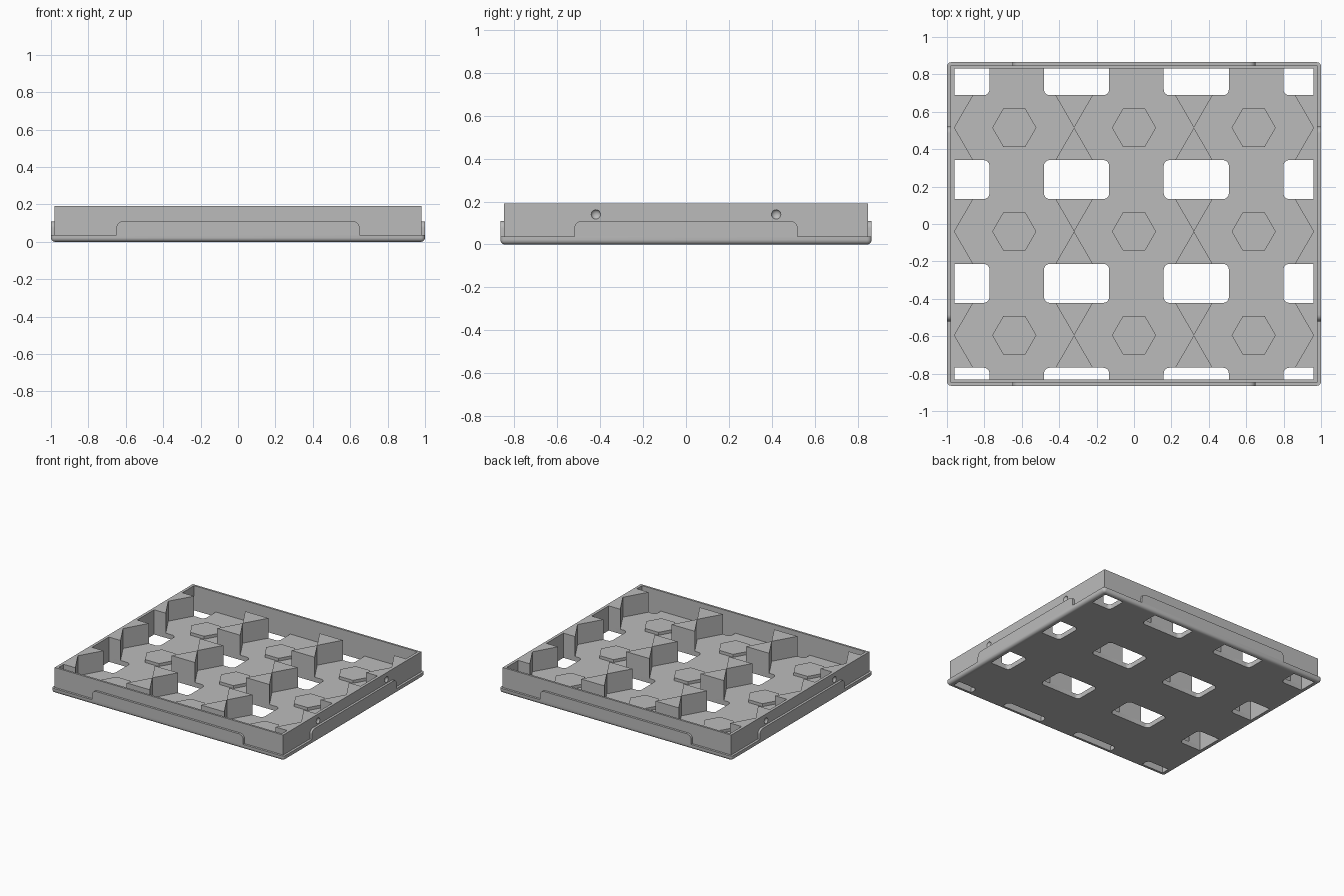
import bpy, bmesh, math
from mathutils import Matrix, Vector

if "Cube" in bpy.data.objects:
    bpy.data.objects.remove(bpy.data.objects["Cube"])

grey = bpy.data.materials.new("light_grey")
grey.use_nodes = True
COLOUR = (0.5, 0.5, 0.5, 1)
grey.diffuse_color = COLOUR
grey.node_tree.nodes["Principled BSDF"].inputs["Base Color"].default_value = COLOUR

# Main dimensions
RIM_X, RIM_Y = 1.0, 0.865
WALL_X, WALL_Y = 0.982, 0.848
IN_X, IN_Y = 0.96, 0.832
FLOOR, TOP = 0.037, 0.192
COL, ROW = 0.64, 0.555
ROW_Y = -0.04
HOLE_W, HOLE_H, HOLE_SHIFT = 0.174, 0.104, 0.013


def make(name, bm):
    bmesh.ops.remove_doubles(bm, verts=bm.verts, dist=1e-5)
    bmesh.ops.recalc_face_normals(bm, faces=bm.faces)
    mesh = bpy.data.meshes.new(name)
    bm.to_mesh(mesh)
    bm.free()
    mesh.materials.append(grey)
    obj = bpy.data.objects.new(name, mesh)
    bpy.context.collection.objects.link(obj)
    return obj


def activate(obj):
    bpy.ops.object.select_all(action="DESELECT")
    obj.select_set(True)
    bpy.context.view_layer.objects.active = obj


def smooth(obj):
    activate(obj)
    bpy.ops.object.shade_smooth_by_angle(angle=math.radians(35))


def cut(obj, cutter):
    cutter.hide_render = True
    mod = obj.modifiers.new("cut", "BOOLEAN")
    mod.operation, mod.solver, mod.object = "DIFFERENCE", "EXACT", cutter
    activate(obj)
    bpy.ops.object.modifier_apply(modifier=mod.name)
    bpy.data.objects.remove(cutter)


def prism(bm, points, low, high, matrix=Matrix()):
    """Extrude a flat outline between two heights."""
    clean = []
    for p in points:
        p = Vector(p)
        if not clean or (p - clean[-1]).length > 1e-5:
            clean.append(p)
    if (clean[0] - clean[-1]).length < 1e-5:
        clean.pop()
    a, b = [[bm.verts.new(matrix @ Vector((p.x, p.y, h))) for p in clean] for h in (low, high)]
    bm.faces.new(a[::-1])
    bm.faces.new(b)
    n = len(a)
    for i in range(n):
        j = (i + 1) % n
        bm.faces.new((a[i], a[j], b[j], b[i]))


def arc(cx, cy, r, start, steps=6):
    angles = [math.radians(start + 90 * i / steps) for i in range(steps + 1)]
    return [(cx + r * math.cos(t), cy + r * math.sin(t)) for t in angles]


def clamp(v, limit):
    return max(-limit, min(limit, v))


# Floor slab with a rounded underside edge
bm = bmesh.new()
bmesh.ops.create_cube(bm, size=1, matrix=Matrix.Translation((0, 0, FLOOR / 2))
                      @ Matrix.Diagonal((2 * RIM_X, 2 * RIM_Y, FLOOR, 1)))
edges = [e for e in bm.edges if min(v.co.z for v in e.verts) < FLOOR / 2]
bmesh.ops.bevel(bm, geom=edges, offset=0.022, segments=5, profile=0.5, affect="EDGES")
slab = make("floor_slab", bm)

# Rounded floor openings, clipped where they meet the walls
bm = bmesh.new()
r = 0.03
for i in range(4):
    for j in range(4):
        cx = (i - 1.5) * COL + HOLE_SHIFT
        cy = ROW_Y + (j - 1.5) * ROW
        outline = []
        for k, (sx, sy) in enumerate([(1, 1), (-1, 1), (-1, -1), (1, -1)]):
            outline += arc(cx + sx * (HOLE_W - r), cy + sy * (HOLE_H - r), r, 90 * k)
        prism(bm, [(clamp(x, IN_X), clamp(y, IN_Y)) for x, y in outline], -0.1, 0.1)
cut(slab, make("opening_cutter", bm))
smooth(slab)

# Surrounding wall
bm = bmesh.new()
loops = []
for x, y, z in [(WALL_X, WALL_Y, FLOOR), (WALL_X, WALL_Y, TOP),
                (IN_X, IN_Y, TOP), (IN_X, IN_Y, FLOOR)]:
    loops.append([bm.verts.new((sx * x, sy * y, z))
                  for sx, sy in [(1, 1), (-1, 1), (-1, -1), (1, -1)]])
for i in range(4):
    a, b = loops[i], loops[(i + 1) % 4]
    for k in range(4):
        m = (k + 1) % 4
        bm.faces.new((a[k], a[m], b[m], b[k]))
wall = make("wall", bm)

# Shallow dimples in both side walls
bm = bmesh.new()
for sx in (-1, 1):
    for sy in (-1, 1):
        bmesh.ops.create_uvsphere(bm, u_segments=16, v_segments=10, radius=0.022,
                                  matrix=Matrix.Translation((sx * WALL_X, sy * 0.42, 0.14))
                                  @ Matrix.Diagonal((0.7, 1, 1, 1)))
cut(wall, make("dimple_cutter", bm))
smooth(wall)

# Raised tabs on the outside of each wall
for name, half, inner, outer, turn in [("front_tab", 0.65, WALL_Y, RIM_Y, 0),
                                       ("left_tab", 0.52, WALL_X, RIM_X, 90),
                                       ("back_tab", 0.65, WALL_Y, RIM_Y, 180),
                                       ("right_tab", 0.52, WALL_X, RIM_X, 270)]:
    bm = bmesh.new()
    top, r = 0.11, 0.035
    outline = [(-half, FLOOR), (half, FLOOR)]
    outline += arc(half - r, top - r, r, 0) + arc(r - half, top - r, r, 90)
    upright = Matrix.Rotation(math.radians(turn), 4, "Z") @ Matrix.Rotation(math.pi / 2, 4, "X")
    prism(bm, outline, inner, outer, upright)
    smooth(make(name, bm))

# Low hexagonal pads in the middle of each cell
bm = bmesh.new()
for i in (-1, 0, 1):
    for j in (-1, 0, 1):
        hexagon = [(i * COL + 0.118 * math.cos(k * math.pi / 3),
                    ROW_Y + j * ROW + 0.118 * math.sin(k * math.pi / 3)) for k in range(6)]
        prism(bm, hexagon, FLOOR, 0.06)
make("hexagon_pads", bm)

# Tall wedge dividers: pairs of triangles meeting point to point,
# halved where they stand against the side walls
bm = bmesh.new()
depth = ROW / 2 - HOLE_H
spread = depth * math.tan(math.pi / 6)
for i in range(4):
    for j in (-1, 0, 1):
        cx, cy = (i - 1.5) * COL, ROW_Y + j * ROW
        for s in (-1, 1):
            triangle = [(cx, cy), (cx + spread, cy + s * depth), (cx - spread, cy + s * depth)]
            prism(bm, [(clamp(x, IN_X), y) for x, y in triangle], FLOOR, TOP)
make("wedge_dividers", bm)
